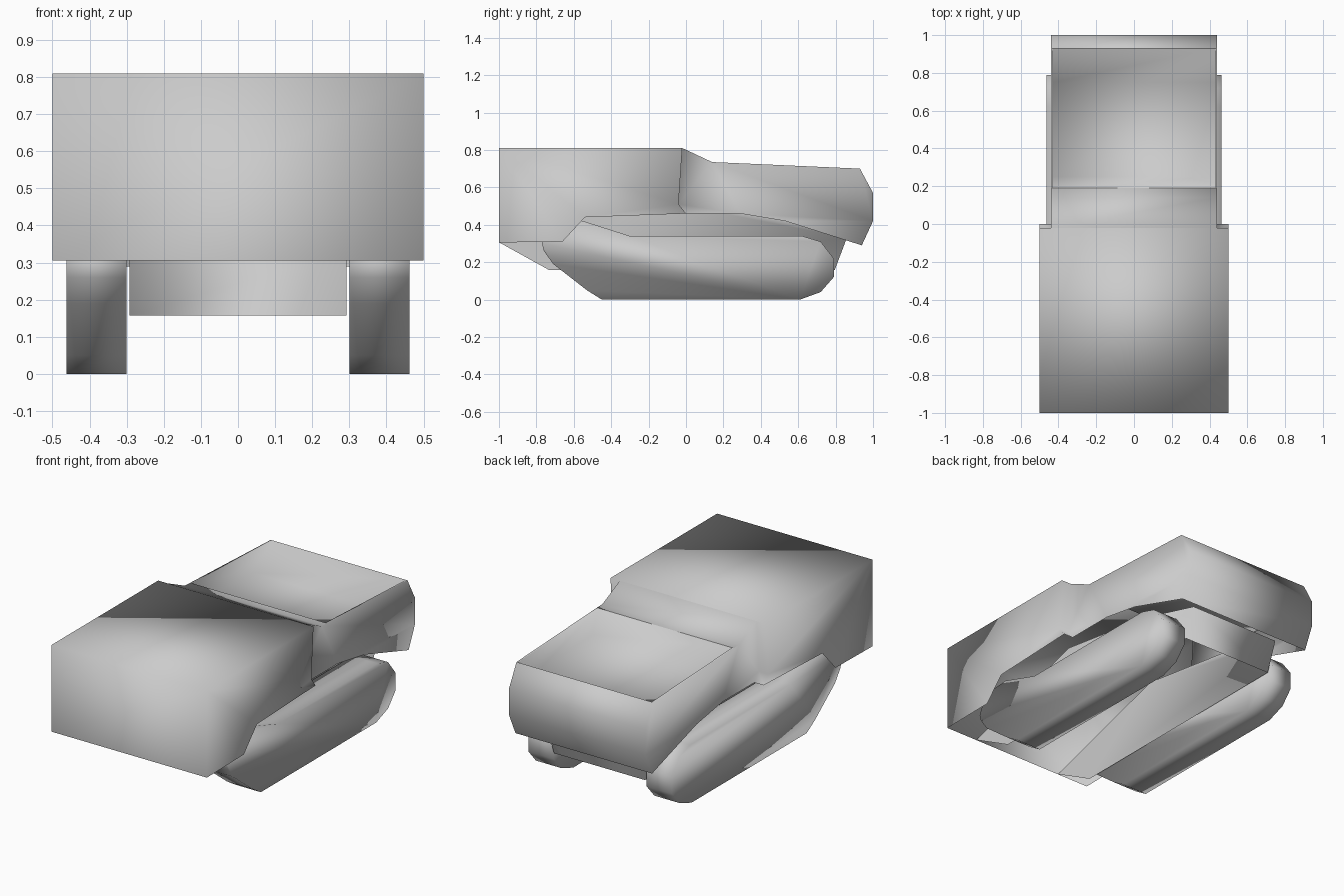
import bpy, bmesh

if "Cube" in bpy.data.objects:
    bpy.data.objects.remove(bpy.data.objects["Cube"])


def make(name, build):
    """Run a builder on an empty bmesh and turn it into an object."""
    bm = bmesh.new()
    build(bm)
    bmesh.ops.remove_doubles(bm, verts=bm.verts, dist=0.0005)
    bmesh.ops.recalc_face_normals(bm, faces=bm.faces)
    for f in bm.faces:
        f.smooth = True
    mesh = bpy.data.meshes.new(name)
    bm.to_mesh(mesh)
    bm.free()
    obj = bpy.data.objects.new(name, mesh)
    bpy.context.collection.objects.link(obj)
    return obj


def poly(bm, pts):
    bm.faces.new([bm.verts.new(p) for p in pts])


def side(bm, profile, x):
    """Flat side panel from a (y, z) profile."""
    poly(bm, [(x, y, z) for y, z in profile])


def across(bm, path, x0, x1):
    """Strip of panels following a (y, z) path between two x positions."""
    for (ya, za), (yb, zb) in zip(path, path[1:]):
        poly(bm, [(x0, ya, za), (x1, ya, za), (x1, yb, zb), (x0, yb, zb)])


CAB, DECK, BED = 0.5, 0.44, 0.43
shoulder = [(-0.02, 0.81), (-0.04, 0.51), (0, 0.46)]


# body shell, open underneath: wide cab, narrower rear deck with a sunken bed
def body(bm):
    cab_side = [(-1, 0.305), (-1, 0.81)] + shoulder + [(-0.54, 0.44), (-0.66, 0.31)]
    rim = [(0.19, 0.733), (0.93, 0.70)]
    tail = [(0.93, 0.70), (1, 0.57), (1, 0.42), (0.94, 0.29)]
    deck_side = ([shoulder[0], (0.14, 0.735)] + rim + tail[1:]
                 + [(0.53, 0.42), (0.29, 0.46), shoulder[2], shoulder[1]])
    floor = [(0.19, 0.733), (0.25, 0.60), (0.75, 0.58), (0.93, 0.70)]
    for s in (-1, 1):
        side(bm, cab_side, s * CAB)
        side(bm, deck_side, s * DECK)
        side(bm, floor, s * BED)
        across(bm, shoulder, s * DECK, s * CAB)
        across(bm, rim, s * BED, s * DECK)
    across(bm, [(-1, 0.305), (-1, 0.81), (-0.02, 0.81)], -CAB, CAB)
    across(bm, [shoulder[0], (0.14, 0.735), rim[0]], -DECK, DECK)
    across(bm, tail, -DECK, DECK)
    across(bm, floor, -BED, BED)


make("body_shell", body)


# lower hull: two side walls and a rear plate
def hull(bm):
    wall = [(-1, 0.306), (-0.73, 0.157), (0.795, 0.157), (0.86, 0.33),
            (0.44, 0.447), (-0.21, 0.54)]
    for s in (-1, 1):
        side(bm, wall, s * 0.293)
    across(bm, wall[2:4], -0.293, 0.293)


make("lower_hull", hull)

# left and right tracks
track = [(-0.45, 0), (0.61, 0), (0.72, 0.04), (0.79, 0.12), (0.79, 0.22),
         (0.72, 0.31), (0.62, 0.34), (-0.30, 0.34), (-0.55, 0.42),
         (-0.66, 0.41), (-0.74, 0.36), (-0.77, 0.30), (-0.76, 0.26),
         (-0.71, 0.19), (-0.53, 0.05)]
for label, s in (("left", -1), ("right", 1)):
    def build(bm):
        side(bm, track, s * 0.30)
        side(bm, track, s * 0.462)
        across(bm, track + track[:1], s * 0.30, s * 0.462)
    make(label + "_track", build)
